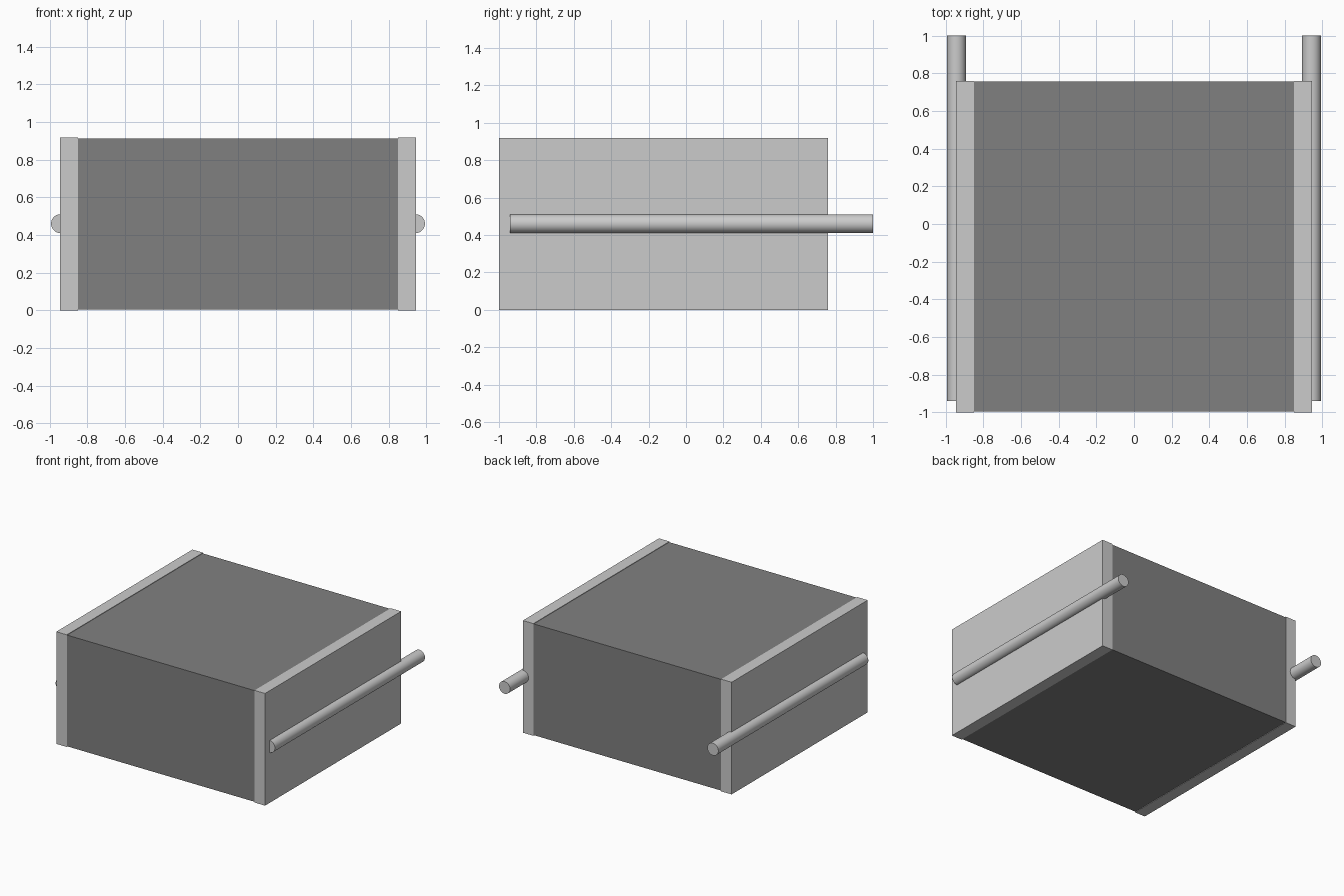
import bpy, math

if "Cube" in bpy.data.objects:
    bpy.data.objects.remove(bpy.data.objects["Cube"])

dark = bpy.data.materials.new("dark_grey")
dark.diffuse_color = (0.216, 0.216, 0.216, 1)
dark.use_nodes = True
dark.node_tree.nodes["Principled BSDF"].inputs["Base Color"].default_value = dark.diffuse_color


def box(name, lo, hi, mat=None):
    bpy.ops.mesh.primitive_cube_add(size=1, location=[(a + b) / 2 for a, b in zip(lo, hi)])
    ob = bpy.context.object
    ob.name = name
    ob.scale = [b - a for a, b in zip(lo, hi)]
    bpy.ops.object.transform_apply(location=False, rotation=False, scale=True)
    if mat:
        ob.data.materials.append(mat)
    return ob


# Dark central block, a hair inside the side panels
box("body", (-0.85, -0.996, 0.004), (0.85, 0.756, 0.914), dark)

for side, s in (("left", -1), ("right", 1)):
    # Side panel
    x0, x1 = sorted((s * 0.85, s * 0.945))
    box(side + "_panel", (x0, -1.0, 0.0), (x1, 0.76, 0.918))

    # Rail half sunk in the panel, projecting at the back
    bpy.ops.mesh.primitive_cylinder_add(vertices=48, radius=0.05, depth=1.94,
                                        location=(s * 0.943, 0.03, 0.461),
                                        rotation=(math.pi / 2, 0, 0))
    rail = bpy.context.object
    rail.name = side + "_rail"
    bpy.ops.object.shade_smooth_by_angle(angle=math.radians(30))
